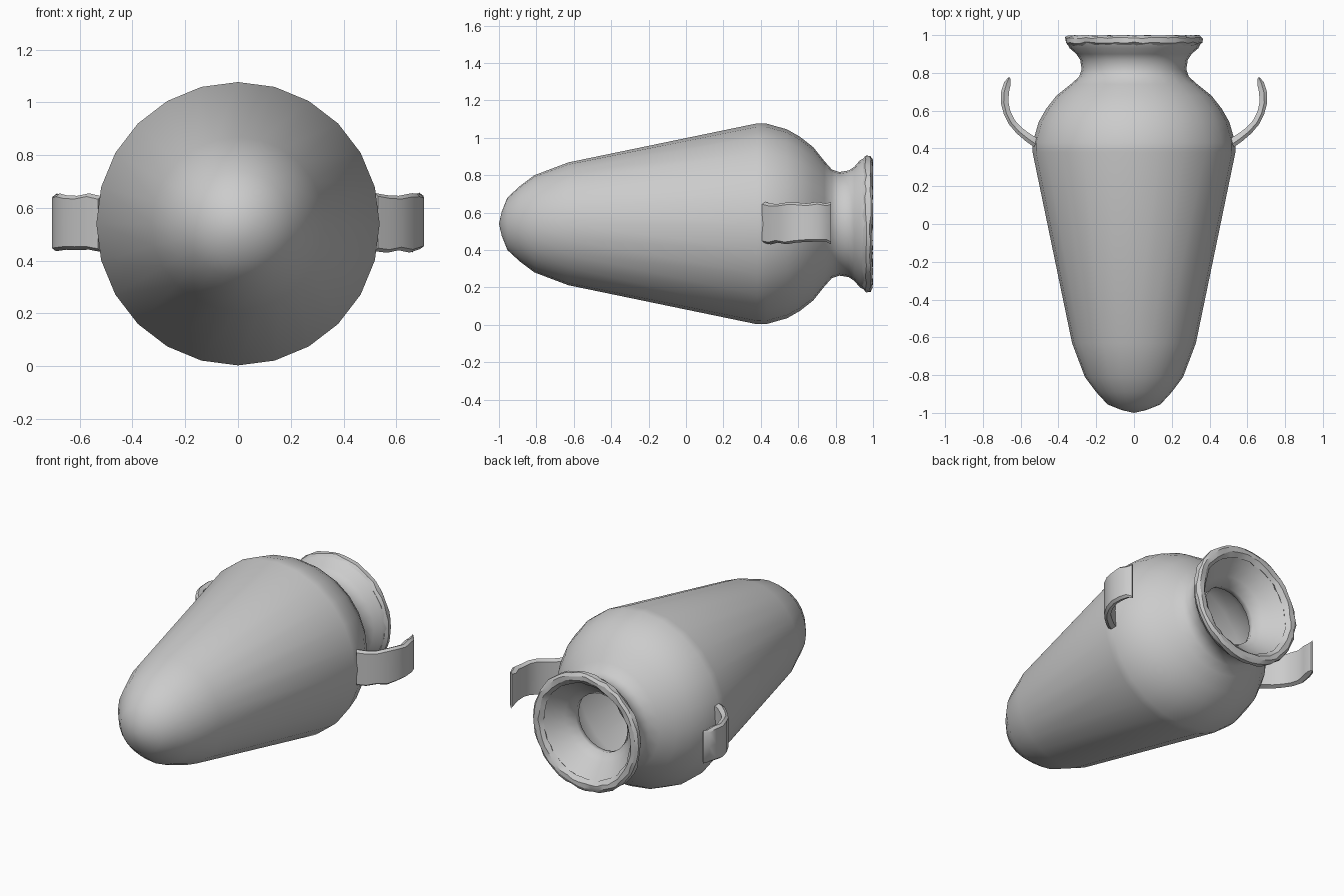
import bpy, bmesh, math, random
from mathutils import Vector

if "Cube" in bpy.data.objects:
    bpy.data.objects.remove(bpy.data.objects["Cube"])

random.seed(4)
SEGMENTS = 24
AXIS_Z = 0.54

clay = bpy.data.materials.new("grey clay")
clay.diffuse_color = (0.6, 0.6, 0.6, 1)
clay.use_nodes = True
clay.node_tree.nodes["Principled BSDF"].inputs["Base Color"].default_value = clay.diffuse_color


def finish(name, bm, angle):
    bmesh.ops.recalc_face_normals(bm, faces=bm.faces)
    mesh = bpy.data.meshes.new(name)
    bm.to_mesh(mesh)
    bm.free()
    mesh.materials.append(clay)
    obj = bpy.data.objects.new(name, mesh)
    bpy.context.collection.objects.link(obj)
    bpy.ops.object.select_all(action='DESELECT')
    obj.select_set(True)
    bpy.context.view_layer.objects.active = obj
    bpy.ops.object.shade_smooth_by_angle(angle=math.radians(angle))
    return obj


def lathe(name, profile, segments, angle, closed=False, wear=0.0):
    """Turn (y, radius) points around the lengthwise axis."""
    bm = bmesh.new()
    rings = []
    for y, r in profile:
        if r == 0:
            rings.append([bm.verts.new((0, y, AXIS_Z))] * segments)
            continue
        ring = []
        for i in range(segments):
            a = math.tau * i / segments
            rr = r + random.uniform(-wear, wear)
            yy = min(1.0, y + random.uniform(-wear, wear))
            ring.append(bm.verts.new((rr * math.sin(a), yy, AXIS_Z + rr * math.cos(a))))
        rings.append(ring)
    pairs = list(zip(rings, rings[1:]))
    if closed:
        pairs.append((rings[-1], rings[0]))
    for a, b in pairs:
        for i in range(segments):
            j = (i + 1) % segments
            corners = list(dict.fromkeys((a[i], a[j], b[j], b[i])))
            bm.faces.new(corners)
    return finish(name, bm, angle)


# Body: outer wall from the rounded foot to the neck, then back down the cavity
body_profile = [
    (-1.0, 0), (-0.985, 0.065), (-0.955, 0.14), (-0.89, 0.2), (-0.81, 0.26),
    (-0.63, 0.328), (0.38, 0.537), (0.43, 0.536), (0.54, 0.505), (0.61, 0.465),
    (0.68, 0.41), (0.74, 0.335), (0.78, 0.29), (0.82, 0.277), (0.87, 0.285),
    (0.90, 0.305), (0.93, 0.34), (0.96, 0.355),
    (0.98, 0.31), (0.94, 0.275), (0.88, 0.22), (0.83, 0.178), (0.79, 0.185),
    (0.74, 0.25), (0.65, 0.36), (0.53, 0.45), (0.38, 0.49), (-0.6, 0.29),
    (-0.8, 0.21), (-0.94, 0),
]
lathe("jar_body", body_profile, SEGMENTS, 50)

# Rim: worn ring around the mouth
rim_profile = [(0.945, 0.345), (0.96, 0.362), (0.985, 0.362), (0.998, 0.345),
               (0.998, 0.318), (0.975, 0.295), (0.955, 0.31)]
lathe("mouth_rim", rim_profile, SEGMENTS * 2, 25, closed=True, wear=0.005)


# Handles: broken curved straps, one on each side
def handle(name, side):
    path = [(0.515, 0.43, 0.055), (0.56, 0.46, 0.05), (0.605, 0.495, 0.045),
            (0.645, 0.54, 0.042), (0.67, 0.59, 0.042), (0.683, 0.645, 0.045),
            (0.68, 0.7, 0.046), (0.668, 0.745, 0.04), (0.66, 0.775, 0.012)]
    bm = bmesh.new()
    rings = []
    for i, (x, y, thick) in enumerate(path):
        a, b = path[max(i - 1, 0)], path[min(i + 1, len(path) - 1)]
        along = Vector((b[0] - a[0], b[1] - a[1])).normalized()
        out = Vector((along.y, -along.x)) * thick / 2
        low = 0.438 + random.uniform(-0.008, 0.008)
        high = 0.652 + random.uniform(-0.008, 0.008)
        mid = (low + high) / 2
        section = [(1, low + 0.012), (1, mid), (1, high - 0.012), (0.3, high),
                   (-0.8, high - 0.01), (-0.8, mid), (-0.8, low + 0.01), (0.3, low)]
        rings.append([bm.verts.new((side * (x + out.x * s), y + out.y * s, z))
                      for s, z in section])
    n = len(rings[0])
    for a, b in zip(rings, rings[1:]):
        for i in range(n):
            j = (i + 1) % n
            bm.faces.new((a[i], a[j], b[j], b[i]))
    bm.faces.new(rings[0])
    bm.faces.new(rings[-1])
    finish(name, bm, 40)


handle("right_handle", 1)
handle("left_handle", -1)
